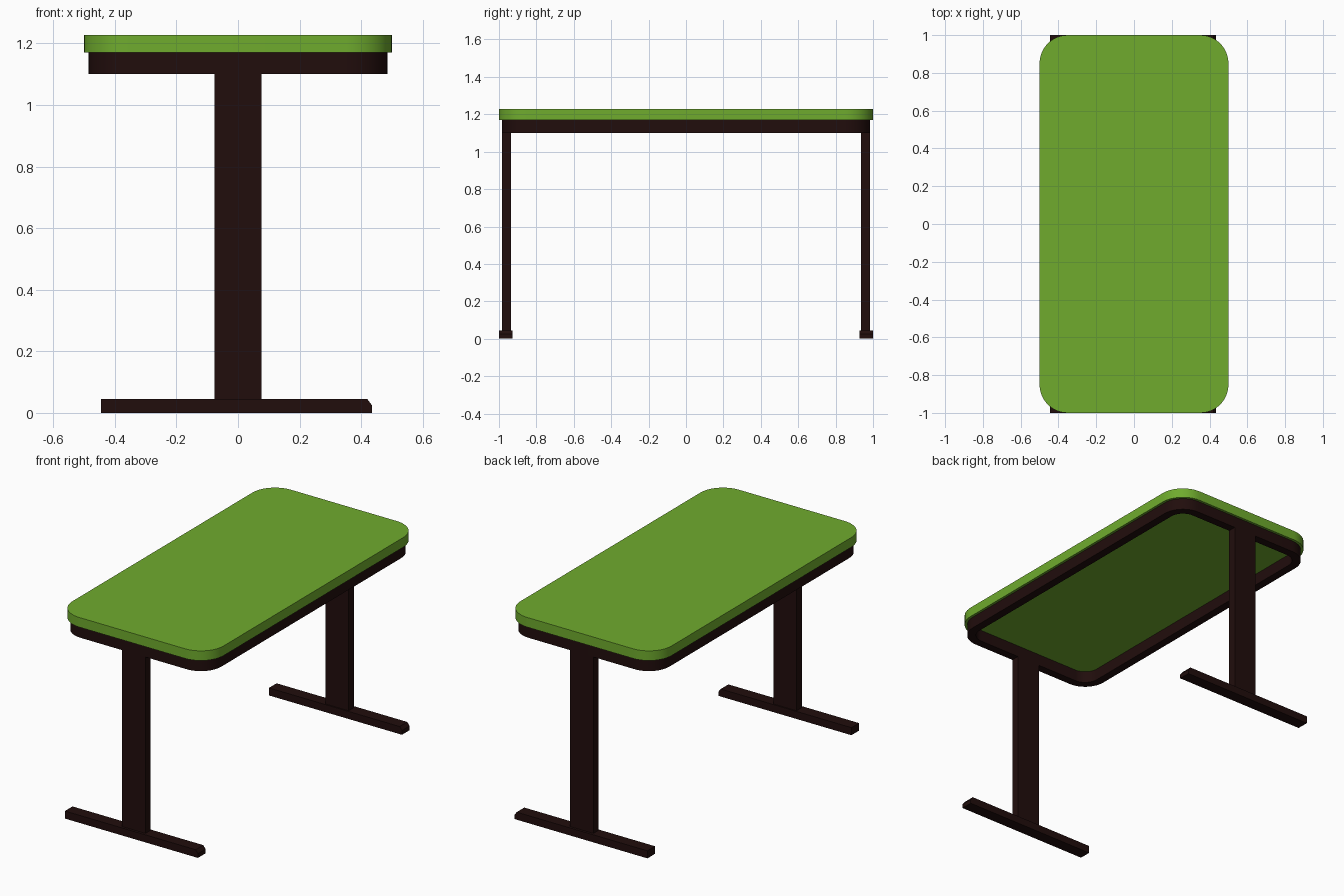
import bpy, bmesh, math

if "Cube" in bpy.data.objects:
    bpy.data.objects.remove(bpy.data.objects["Cube"])


def material(name, rgb):
    m = bpy.data.materials.new(name)
    m.diffuse_color = (*rgb, 1)
    m.use_nodes = True
    m.node_tree.nodes["Principled BSDF"].inputs["Base Color"].default_value = m.diffuse_color
    return m


GREEN = material("green", (0.16, 0.41, 0.027))
DARK = material("dark brown", (0.0150, 0.0040, 0.0037))


def rounded_rect(hx, hy, r, n=12):
    """Counter-clockwise outline of a rectangle with rounded corners."""
    pts = []
    for i, (sx, sy) in enumerate(((1, 1), (-1, 1), (-1, -1), (1, -1))):
        for k in range(n + 1):
            a = math.pi / 2 * (i + k / n)
            pts.append((sx * (hx - r) + r * math.cos(a), sy * (hy - r) + r * math.sin(a)))
    return pts


def finish(name, bm, mat, smooth=False):
    bmesh.ops.recalc_face_normals(bm, faces=bm.faces)
    me = bpy.data.meshes.new(name)
    bm.to_mesh(me)
    bm.free()
    me.materials.append(mat)
    ob = bpy.data.objects.new(name, me)
    bpy.context.collection.objects.link(ob)
    if smooth:
        bpy.ops.object.select_all(action='DESELECT')
        ob.select_set(True)
        bpy.context.view_layer.objects.active = ob
        bpy.ops.object.shade_smooth_by_angle(angle=math.radians(30))
    return ob


def prism(name, profile, vec, mat, smooth=False):
    """Extrude a closed 3D profile along a vector."""
    bm = bmesh.new()
    f = bm.faces.new([bm.verts.new(p) for p in profile])
    ret = bmesh.ops.extrude_face_region(bm, geom=[f], use_keep_orig=True)
    vs = [g for g in ret["geom"] if isinstance(g, bmesh.types.BMVert)]
    bmesh.ops.translate(bm, verts=vs, vec=vec)
    return finish(name, bm, mat, smooth)


def ring(name, outer, inner, z0, z1, mat):
    """Hollow frame between two matching outlines."""
    bm = bmesh.new()
    loops = [[bm.verts.new((x, y, z)) for x, y in pts]
             for pts, z in ((outer, z0), (outer, z1), (inner, z1), (inner, z0))]
    n = len(outer)
    for i in range(4):
        a, b = loops[i], loops[(i + 1) % 4]
        for k in range(n):
            j = (k + 1) % n
            bm.faces.new((a[k], a[j], b[j], b[k]))
    return finish(name, bm, mat, True)


# Table top
prism("table_top", [(x, y, 1.17) for x, y in rounded_rect(0.5, 1.0, 0.15)],
      (0, 0, 0.058), GREEN, True)

# Frame under the top
ring("apron_frame", rounded_rect(0.485, 0.985, 0.135), rounded_rect(0.435, 0.935, 0.085),
     1.10, 1.17, DARK)

# Leg post and foot bar at each end; the foot has a chamfer at its +x end
foot = [(-0.445, 0), (0.435, 0), (0.435, 0.025), (0.42, 0.045), (-0.445, 0.045)]
for label, y_leg, y_foot in (("front", -0.985, -1.0), ("back", 0.935, 0.928)):
    prism(label + "_leg", [(x, y_leg, z) for x, z in
          ((-0.077, 0.045), (0.077, 0.045), (0.077, 1.10), (-0.077, 1.10))], (0, 0.05, 0), DARK)
    prism(label + "_foot", [(x, y_foot, z) for x, z in foot], (0, 0.072, 0), DARK)
